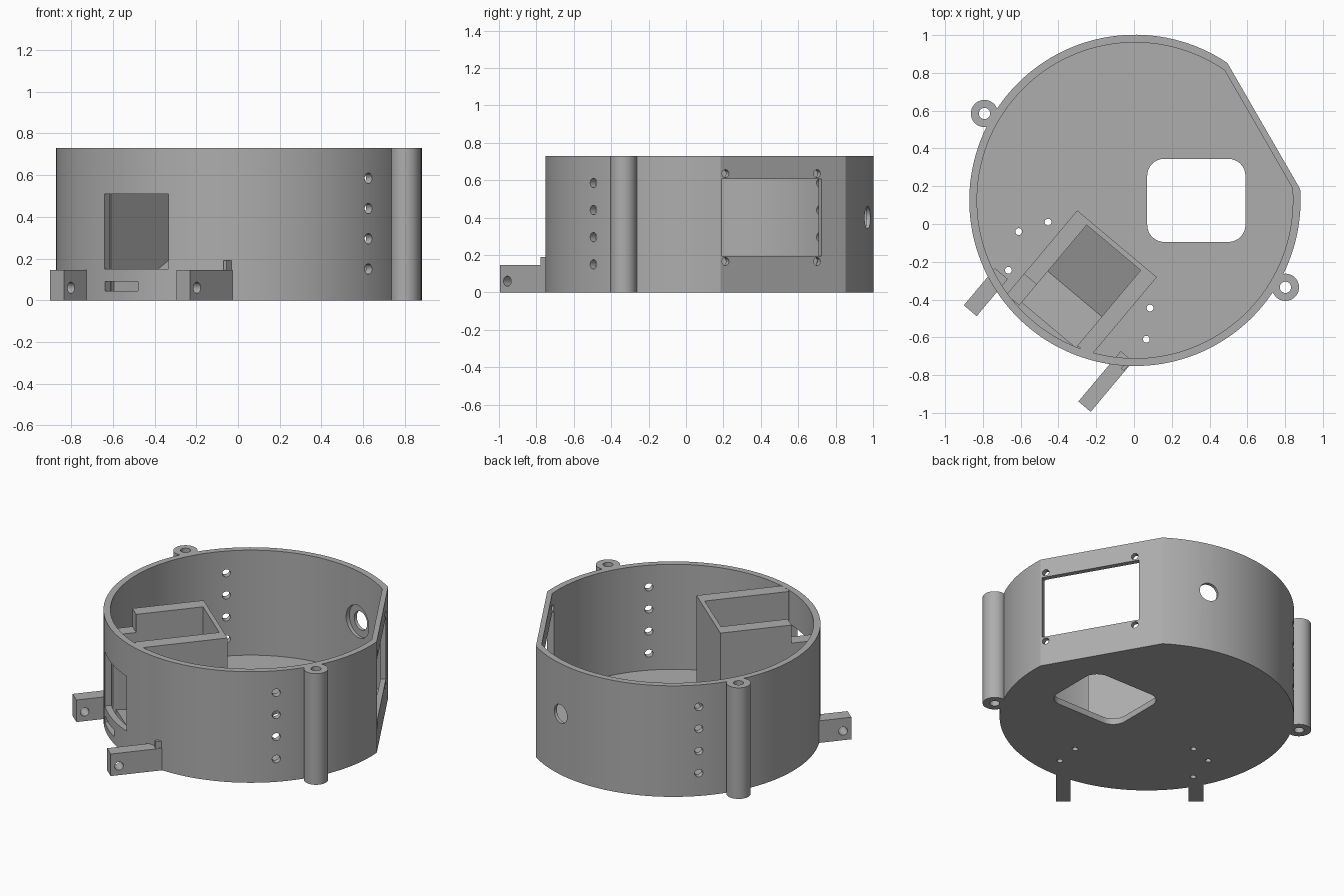
import bpy, bmesh, math
from mathutils import Vector, Matrix

if "Cube" in bpy.data.objects:
    bpy.data.objects.remove(bpy.data.objects["Cube"])

CX, CY, H = 0.005, 0.125, 0.73
C = Vector((CX, CY, 0))
A = math.radians(-40)                       # direction of the bay's local u axis
U = Vector((math.cos(A), math.sin(A), 0))
V = Vector((-math.sin(A), math.cos(A), 0))

grey = bpy.data.materials.new("plain grey")
grey.diffuse_color = (0.42, 0.42, 0.42, 1)
grey.use_nodes = True
grey.node_tree.nodes["Principled BSDF"].inputs["Base Color"].default_value = grey.diffuse_color


def local(u, v, z=0):
    return C + U * u + V * v + Vector((0, 0, z))


def polar(deg, r, z=0):
    a = math.radians(deg)
    return C + Vector((r * math.cos(a), r * math.sin(a), z))


def finish(name, bm):
    bmesh.ops.recalc_face_normals(bm, faces=bm.faces)
    me = bpy.data.meshes.new(name)
    bm.to_mesh(me)
    bm.free()
    ob = bpy.data.objects.new(name, me)
    bpy.context.collection.objects.link(ob)
    me.materials.append(grey)
    return ob


def extrude(name, pts, vec):
    bm = bmesh.new()
    f = bm.faces.new([bm.verts.new(p) for p in pts])
    r = bmesh.ops.extrude_face_region(bm, geom=[f])
    bmesh.ops.translate(bm, vec=vec, verts=[g for g in r["geom"] if isinstance(g, bmesh.types.BMVert)])
    return finish(name, bm)


def block(name, u0, u1, v0, v1, z0, z1):
    pts = [local(u, v, z0) for u, v in ((u0, v0), (u1, v0), (u1, v1), (u0, v1))]
    return extrude(name, pts, (0, 0, z1 - z0))


def rod(name, centre, axis, r, length, seg=32):
    bm = bmesh.new()
    rot = Vector((0, 0, 1)).rotation_difference(Vector(axis)).to_matrix().to_4x4()
    bmesh.ops.create_cone(bm, cap_ends=True, segments=seg, radius1=r, radius2=r,
                          depth=length, matrix=Matrix.Translation(centre) @ rot)
    return finish(name, bm)


def cut(ob, cutters):
    for c in cutters:
        m = ob.modifiers.new("cut", 'BOOLEAN')
        m.operation, m.solver, m.object = 'DIFFERENCE', 'EXACT', c
        bpy.context.view_layer.objects.active = ob
        bpy.ops.object.modifier_apply(modifier=m.name)
        bpy.data.objects.remove(c)


def smooth(ob):
    bpy.ops.object.select_all(action='DESELECT')
    ob.select_set(True)
    bpy.context.view_layer.objects.active = ob
    bpy.ops.object.shade_smooth_by_angle(angle=math.radians(25))


def d_shape(r, flat, z, n=120):
    # circle with one flat side facing 30 degrees
    half = math.degrees(math.acos(flat / r))
    return [polar(30 + half + (360 - 2 * half) * i / n, r, z) for i in range(n + 1)]


# round housing with flat side, hollowed above the floor
housing = extrude("housing", d_shape(0.877, 0.7875, 0), (0, 0, H))
cutters = [extrude("hollow", d_shape(0.836, 0.755, 0.04), (0, 0, 1))]

# rounded square opening in the floor
pts = []
for i, (x, y) in enumerate(((0.50, 0.255), (0.16, 0.255), (0.16, -0.005), (0.50, -0.005))):
    for k in range(9):
        a = math.radians(90 * i + 90 * k / 8)
        pts.append(Vector((x + 0.09 * math.cos(a), y + 0.09 * math.sin(a), -0.1)))
cutters.append(extrude("floor_opening", pts, (0, 0, 0.3)))

# small floor holes
for x, y in ((-0.61, -0.04), (-0.455, 0.01), (-0.665, -0.245), (0.085, -0.445), (0.065, -0.61)):
    cutters.append(rod("floor_hole", (x, y, 0), (0, 0, 1), 0.018, 0.3, 20))

# rows of vent holes on two opposite sides
for deg in (-45, 135):
    for k in range(4):
        cutters.append(rod("vent", polar(deg, 0.855, 0.15 + 0.145 * k), polar(deg, 1) - C, 0.025, 0.2, 24))

# cable hole with a wider recess on the inside
axis = polar(75, 1) - C
cutters.append(rod("cable_hole", polar(75, 0.85, 0.4), axis, 0.06, 0.3))
cutters.append(rod("cable_recess", polar(75, 0.80, 0.4), axis, 0.105, 0.11))

# display window and its screw holes in the flat side
N = polar(30, 1) - C
T = Vector((-N.y, N.x, 0))
pts = [C + N * 0.6 + T * t + Vector((0, 0, z))
       for t, z in ((-0.377, 0.195), (0.238, 0.195), (0.238, 0.605), (-0.377, 0.605))]
cutters.append(extrude("display_window", pts, N * 0.4))
for t in (-0.355, 0.21):
    for z in (0.165, 0.635):
        cutters.append(rod("screw_hole", C + N * 0.78 + T * t + Vector((0, 0, z)), N, 0.021, 0.2, 20))

# bay window and slot below it
cutters.append(block("bay_window", -0.112, 0.261, -1, -0.7, 0.15, 0.51))
cutters.append(block("bay_slot", -0.11, 0.10, -1, -0.7, 0.045, 0.09))
cut(housing, cutters)
smooth(housing)

# bay walls inside the housing
TOP = H - 0.001
block("bay_back_wall", -0.2, 0.35, -0.264, -0.237, 0.03, TOP)
block("bay_right_wall", 0.261, 0.35, -0.785, -0.264, 0.03, TOP)
block("bay_left_wall", -0.2, -0.112, -0.676, -0.264, 0.03, TOP)
block("bay_left_wall_low", -0.2, -0.112, -0.82, -0.676, 0.03, 0.61)

# bay floor: level in front, ramp rising to the back
profile = ((-0.8, 0.03), (-0.26, 0.03), (-0.26, 0.26), (-0.584, 0.09), (-0.8, 0.12))
extrude("bay_ramp", [local(-0.115, v, z) for v, z in profile], U * 0.38)

# mounting arms with cross holes
for name, u0, u1, v1 in (("left_arm", -0.337, -0.248, -0.752), ("right_arm", 0.455, 0.54, -0.66)):
    arm = block(name, u0, u1, -1.008, v1, 0, 0.145)
    cut(arm, [rod("arm_hole", local((u0 + u1) / 2, -0.957, 0.06), U, 0.027, 0.3, 24)])
    smooth(arm)
block("arm_pin", 0.515, 0.535, -0.73, -0.69, 0.14, 0.19)

# vertical screw posts on opposite sides
for name, deg in (("back_left_post", 150), ("front_right_post", -30)):
    post = rod(name, polar(deg, 0.92, H / 2), (0, 0, 1), 0.072, H, 40)
    cut(post, [rod("post_hole", polar(deg, 0.92, H / 2), (0, 0, 1), 0.03, 2, 24)])
    smooth(post)
